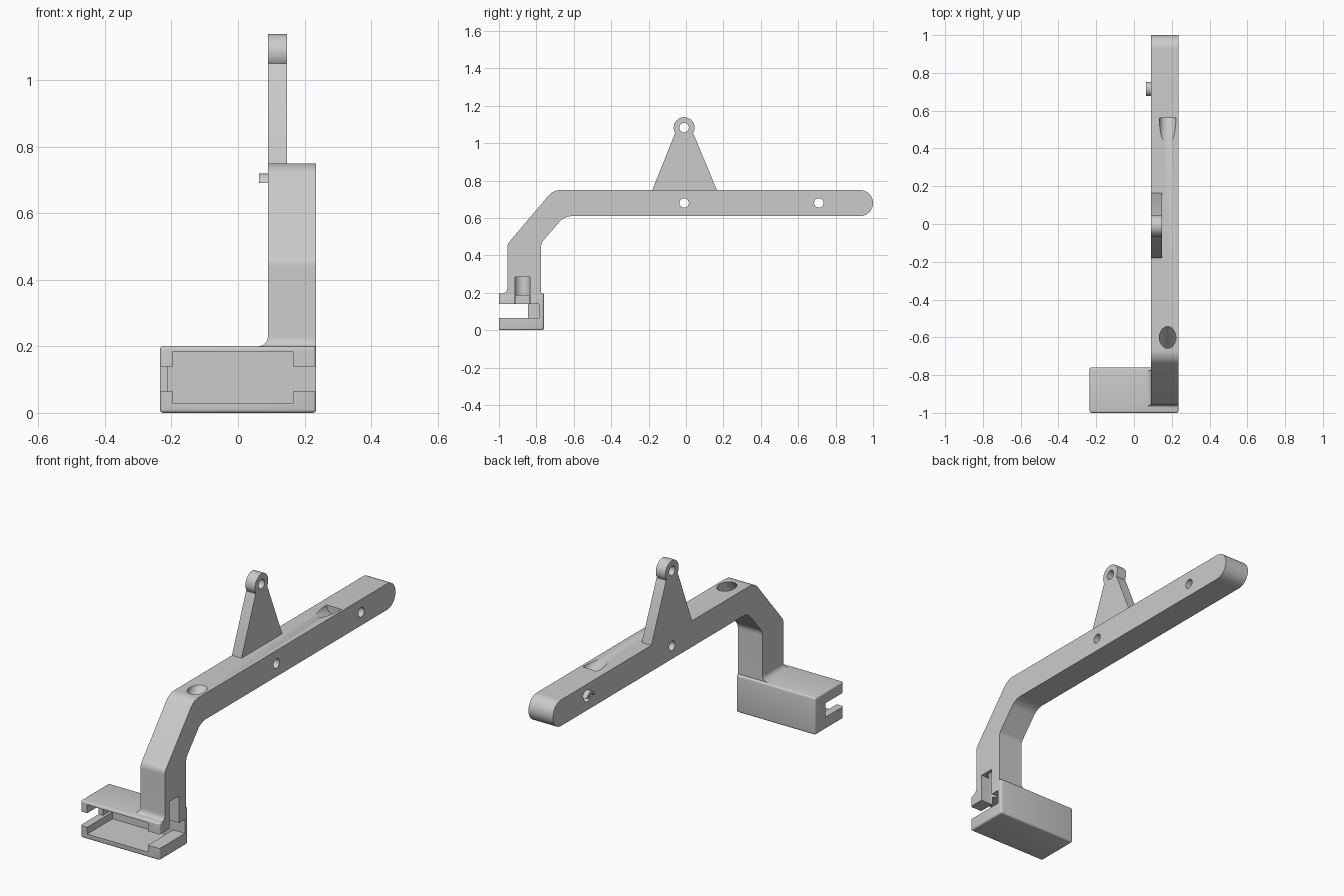
import bpy, bmesh, math
from mathutils import Vector

cube = bpy.data.objects.get("Cube")
if cube:
    bpy.data.objects.remove(cube, do_unlink=True)

grey = bpy.data.materials.new("plain grey")
grey.use_nodes = True
colour = (0.6, 0.6, 0.6, 1)
grey.diffuse_color = colour
grey.node_tree.nodes["Principled BSDF"].inputs["Base Color"].default_value = colour


def loft(name, rings):
    """Closed solid through rings of points."""
    bm = bmesh.new()
    rows = [[bm.verts.new(p) for p in ring] for ring in rings]
    n = len(rows[0])
    for a, b in zip(rows, rows[1:]):
        for i in range(n):
            j = (i + 1) % n
            bm.faces.new((a[i], a[j], b[j], b[i]))
    bm.faces.new(rows[0])
    bm.faces.new(rows[-1])
    bmesh.ops.recalc_face_normals(bm, faces=bm.faces)
    mesh = bpy.data.meshes.new(name)
    bm.to_mesh(mesh)
    bm.free()
    mesh.materials.append(grey)
    obj = bpy.data.objects.new(name, mesh)
    bpy.context.collection.objects.link(obj)
    return obj


def prism(name, profile, x0, x1):
    """Extrude a (y, z) profile along x."""
    return loft(name, [[(x, y, z) for y, z in profile] for x in (x0, x1)])


def box(name, x, y, z):
    return prism(name, [(y[0], z[0]), (y[1], z[0]), (y[1], z[1]), (y[0], z[1])], *x)


def arc(cy, cz, r, start, end, n):
    angles = [math.radians(start + (end - start) * i / n) for i in range(n + 1)]
    return [(cy + r * math.cos(a), cz + r * math.sin(a)) for a in angles]


def disc(name, cy, cz, r, x0, x1):
    return prism(name, arc(cy, cz, r, 0, 360, 40)[:-1], x0, x1)


def tube(name, a, b, r):
    """Cylinder between two points."""
    a, b = Vector(a), Vector(b)
    turn = (b - a).to_track_quat('Z', 'Y')
    circle = [turn @ Vector((u, v, 0)) for u, v in arc(0, 0, r, 0, 360, 40)[:-1]]
    return loft(name, [[p + c for c in circle] for p in (a, b)])


def rounded(corners):
    """Round the corners of a (y, z, radius) outline."""
    out = []
    for i, (y, z, r) in enumerate(corners):
        p = Vector((y, z))
        if not r:
            out.append((y, z))
            continue
        u = (Vector(corners[i - 1][:2]) - p).normalized()
        v = (Vector(corners[(i + 1) % len(corners)][:2]) - p).normalized()
        half = u.angle(v) / 2
        c = p + (u + v).normalized() * r / math.sin(half)
        s = (p + u * r / math.tan(half) - c).normalized()
        e = (p + v * r / math.tan(half) - c).normalized()
        out += [tuple(c + s.slerp(e, k / 12) * r) for k in range(13)]
    return out


def combine(obj, tool, operation='DIFFERENCE'):
    tool.hide_render = True
    mod = obj.modifiers.new("cut", 'BOOLEAN')
    mod.operation, mod.object, mod.solver = operation, tool, 'EXACT'
    bpy.context.view_layer.objects.active = obj
    bpy.ops.object.modifier_apply(modifier=mod.name)
    bpy.data.objects.remove(tool, do_unlink=True)


LEFT, RIGHT, CABLE_X = 0.09, 0.235, 0.178

# Bent arm with a rounded far end
arm = prism("arm", rounded([
    (-0.955, 0.19, 0), (-0.955, 0.46, 0.05), (-0.71, 0.75, 0.09),
    (1.0, 0.75, 0.0695), (1.0, 0.61, 0.0695), (-0.65, 0.61, 0.09),
    (-0.775, 0.465, 0.05), (-0.775, 0.19, 0)]), LEFT, RIGHT)

# Flared foot where the arm meets the housing
rings = []
for i in range(9):
    a = math.radians(90 * i / 8)
    flare, z = 0.03 * (1 - math.sin(a)), 0.23 - 0.03 * math.cos(a)
    x, y = LEFT - flare, -0.955 - flare * 0.6
    rings.append([(x, y, z), (RIGHT, y, z), (RIGHT, -0.775, z), (x, -0.775, z)])
rings.insert(0, [(px, py, 0.19) for px, py, _ in rings[0]])
combine(arm, loft("foot", rings), 'UNION')

# Housing with softened edges
housing = box("housing", (-RIGHT, RIGHT), (-1, -0.76), (0, 0.2))
bevel = housing.modifiers.new("soft edges", 'BEVEL')
bevel.width, bevel.segments = 0.01, 4
bpy.context.view_layer.objects.active = housing
bpy.ops.object.modifier_apply(modifier=bevel.name)

# Front cavity and side slots
combine(housing, box("cavity", (-0.195, 0.165), (-1.1, -0.785), (0.028, 0.185)))
combine(housing, box("right_slot", (0.1, 0.3), (-1.1, -0.785), (0.065, 0.14)))
combine(housing, box("left_slot", (-0.3, -0.1), (-1.1, -0.845), (0.065, 0.14)))
combine(housing, box("left_recess", (-0.21, -0.1), (-0.9, -0.785), (0.065, 0.14)))

# Cable way: side notch, vertical bore and sloped bore leaving through the top
for part in (housing, arm):
    combine(part, box("notch", (CABLE_X, 0.3), (-0.915, -0.835), (0.13, 0.285)))
    combine(part, tube("bore", (CABLE_X, -0.875, 0.13), (CABLE_X, -0.875, 0.44), 0.04))
combine(arm, tube("sloped_bore", (CABLE_X, -0.88, 0.419), (CABLE_X, -0.52, 0.845), 0.044))

# Sloping groove on top, ending in a flat wall
circle = arc(CABLE_X, 0.75, 0.044, 0, 360, 40)[:-1]
combine(arm, loft("groove", [[(x, y, z + rise) for x, z in circle]
                             for y, rise in ((0.36, 0.063), (0.56, 0))]))

# Cross holes
for y in (-0.01, 0.71):
    combine(arm, disc("cross_hole", y, 0.68, 0.025, 0, 0.3))

# Half-ring lug beside the far hole
lug = prism("lug", arc(0.715, 0.682, 0.038, 15, 165, 16)
            + arc(0.71, 0.68, 0.025, 155, 25, 16), 0.063, LEFT + 0.002)

# Triangular hanger with an eyelet
hanger = prism("hanger", [(-0.18, 0.74), (0.165, 0.74), (0.165, 0.75), (0.04, 1.05),
                          (-0.06, 1.05), (-0.18, 0.75)], LEFT, 0.147)
combine(hanger, disc("eyelet", -0.01, 1.083, 0.056, LEFT, 0.147), 'UNION')
combine(hanger, disc("eyelet_hole", -0.01, 1.083, 0.025, 0, 0.3))

# Smooth rounded surfaces, keep hard edges
bpy.ops.object.select_all(action='DESELECT')
for obj in (arm, housing, lug, hanger):
    obj.select_set(True)
bpy.context.view_layer.objects.active = arm
bpy.ops.object.shade_smooth_by_angle(angle=math.radians(30))
